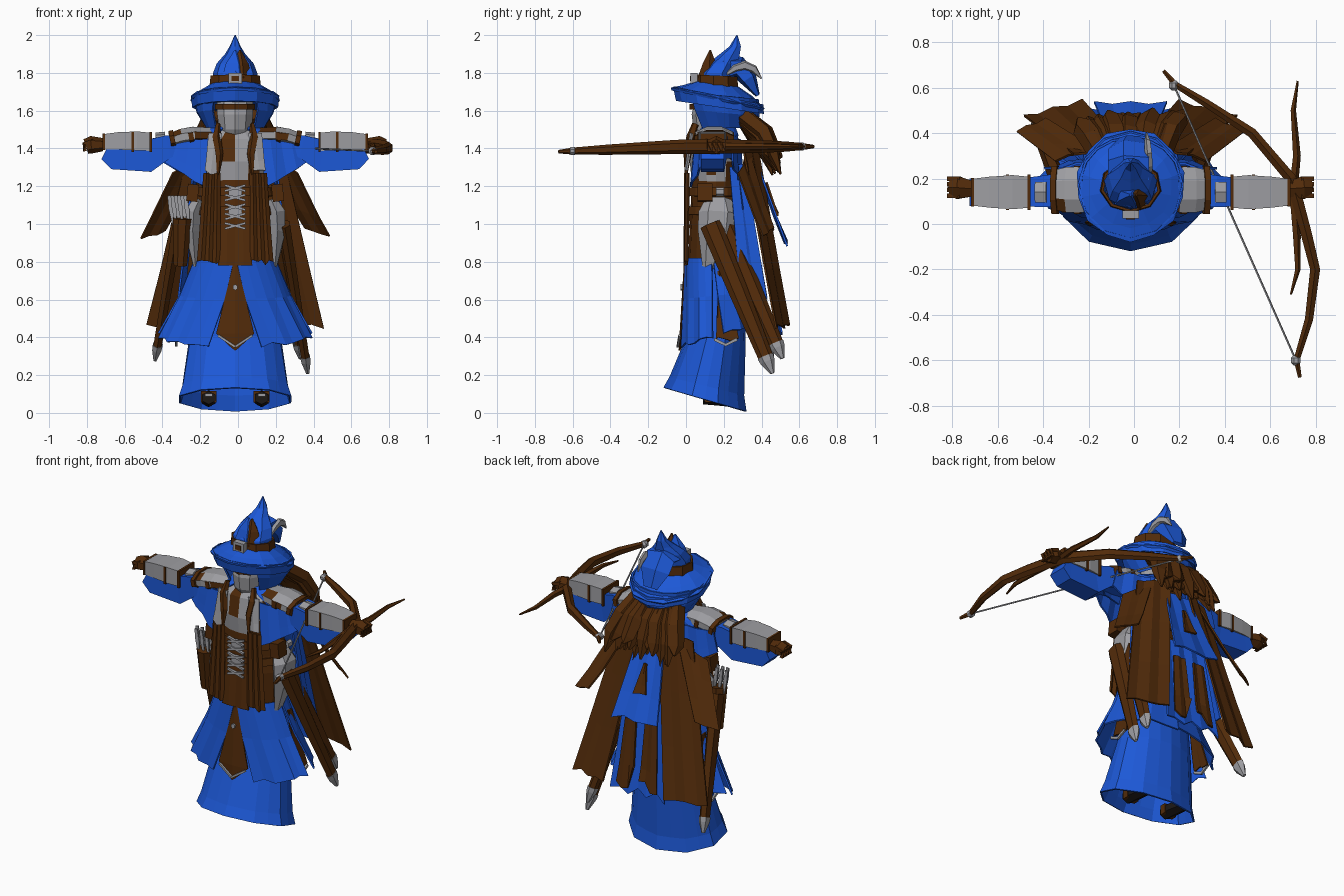
import bpy, bmesh, math, random
from mathutils import Vector

random.seed(4)
CENTRE = -.015
if "Cube" in bpy.data.objects:
    bpy.data.objects.remove(bpy.data.objects["Cube"])

def material(name, colour):
    mat = bpy.data.materials.new(name)
    mat.use_nodes = True
    mat.diffuse_color = (*colour, 1)
    shader = next(n for n in mat.node_tree.nodes if n.type == "BSDF_PRINCIPLED")
    shader.inputs["Base Color"].default_value = (*colour, 1)
    return mat

BLUE = material("robe blue", (.012, .098, .68))
BROWN = material("leather brown", (.084, .024, .003))
GREY = material("cloth grey", (.34, .34, .36))
BLACK = material("shoe black", (.012, .009, .008))

def make(name, verts, faces, mat, side=1, thick=0, patch=None, chance=.15):
    """Create an object; some faces may be given a patch colour."""
    mesh = bpy.data.meshes.new(name)
    mesh.from_pydata([(v[0] * side + CENTRE, v[1], v[2]) for v in verts], [], faces)
    bm = bmesh.new()
    bm.from_mesh(mesh)
    bmesh.ops.recalc_face_normals(bm, faces=bm.faces)
    bm.to_mesh(mesh)
    bm.free()
    mesh.materials.append(mat)
    if patch:
        mesh.materials.append(patch)
        for poly in mesh.polygons:
            poly.material_index = int(random.random() < chance)
    obj = bpy.data.objects.new(name, mesh)
    bpy.context.scene.collection.objects.link(obj)
    if thick:
        solid = obj.modifiers.new("thickness", "SOLIDIFY")
        solid.thickness, solid.offset = thick, 0

def grid(name, rows, mat, closed=False, cap=False, **options):
    n, last = len(rows[0]), len(rows) - 1
    faces = [(r * n + c, r * n + (c + 1) % n, (r + 1) * n + (c + 1) % n, (r + 1) * n + c)
             for r in range(last) for c in range(n if closed else n - 1)]
    if cap:
        faces += [tuple(range(n)), tuple(range(last * n, last * n + n))]
    make(name, [p for row in rows for p in row], faces, mat, **options)

def drape(name, mat, rings, start=None, end=180, steps=16, pleat=0, jag=0, **options):
    """Cloth or body around the vertical axis; rings are z, y, x radius, y radius, tilt."""
    rows = []
    for r, (z, cy, rx, ry, tilt) in enumerate(rings):
        t, row = r / (len(rings) - 1), []
        first = start[0] + (start[1] - start[0]) * t if start else 0
        for i in range(steps + bool(start)):
            a = math.radians(first + ((end if start else 360) - first) * i / steps)
            k = 1 + pleat * t * (-1) ** i
            y = -math.cos(a) * ry * k
            row.append((math.sin(a) * rx * k, cy + y, z + tilt * y + jag * (t == 1) * random.random()))
        rows.append(row)
    grid(name, rows, mat, closed=start is None, **options)

def panel(name, mat, a, b, c, d, cols=4, rows=3, ripple=.01, jag=.03, thick=.01, **options):
    """Hanging cloth between top corners a, b and bottom corners c, d."""
    a, b, c, d = map(Vector, (a, b, c, d))
    points = []
    for r in range(rows + 1):
        row = [a.lerp(b, i / cols).lerp(c.lerp(d, i / cols), r / rows) for i in range(cols + 1)]
        for i, p in enumerate(row):
            p.y += ripple * (-1) ** i
            p.z += jag * (r == rows) * random.random()
        points.append(row)
    grid(name, points, mat, thick=thick, **options)

def sweep(name, mat, path, sizes, n=4, **options):
    """Solid along a path with half sizes (across, up) at each point."""
    path = [Vector(p) for p in path]
    sizes = [sizes] * len(path) if isinstance(sizes, tuple) else sizes
    up = Vector((0, 1, 0)) if abs((path[-1] - path[0]).normalized().z) > .8 else Vector((0, 0, 1))
    turns, k, rows = [math.tau * (j + .5) / n for j in range(n)], 1 / math.cos(math.pi / n), []
    for i, (p, (wide, high)) in enumerate(zip(path, sizes)):
        t = (path[min(i + 1, len(path) - 1)] - path[max(i - 1, 0)]).normalized()
        across = t.cross(up).normalized()
        rows.append([p + across * math.cos(a) * wide * k + across.cross(t) * math.sin(a) * high * k for a in turns])
    grid(name, rows, mat, closed=True, cap=True, **options)

# Long robe, tabard, chest and corset
drape("robe", BLUE, [(.8, .16, .2, .14, 0), (.4, .16, .24, .15, -.05), (.14, .11, .28, .19, -.25), (.07, .1, .3, .21, -.29)],
      steps=20, pleat=.025, thick=.01)
grid("tabard", [[(x * w, y + abs(x) * .008, z + abs(x) * lift) for x in (-1, 0, 1)] for w, y, z, lift in
                ((.012, -.008, .78, 0), (.1, -.03, .42, 0), (.02, -.035, .33, .015))], BROWN, thick=.008)
sweep("tabard_stud", GREY, [(0, -.008, .665), (0, -.03, .665)], (.012, .014), n=6)
drape("chest", GREY, [(1.18, .16, .17, .125, 0), (1.26, .16, .18, .133, 0), (1.33, .16, .19, .14, 0), (1.45, .16, .19, .12, 0),
                      (1.53, .16, .07, .07, 0)], cap=True, patch=BROWN)
drape("corset", BROWN, [(.78, .16, .2, .15, 0), (1, .16, .2, .14, 0), (1.1, .16, .18, .135, 0), (1.24, .16, .175, .13, 0)], cap=True)
for z in (1.07, 1.17):
    drape("belt", BROWN, [(z - .022, .16, .2, .15, 0), (z + .022, .16, .19, .145, 0)], thick=.015)
    sweep("belt_buckle", GREY, [(0, .0, z), (0, .02, z)], (.035, .025))
panel("front_flap", BROWN, (-.08, .015, 1.06), (.08, .015, 1.06), (-.09, -.005, .78), (.09, -.005, .78), ripple=.003, jag=0)
for z in (.99, 1.04, 1.09, 1.14, 1.19):
    for lift in (-.015, .015):
        sweep("chest_lace", GREY, [(-.055, .0, z - lift), (.055, .0, z + lift)], (.008, .006))

for label, s in (("left", 1), ("right", -1)):
    # Skirt panels, shoulder cape, strips and hips
    for start, end in (((1, 20), 82), ((84, 98), 180)):
        drape(label + "_overskirt", BLUE, [(.82, .16, .21, .16, 0), (.62, .165, .29, .175, .1), (.4, .17, .4, .2, .28)],
              start=start, end=end, steps=6, pleat=.025, jag=.02, thick=.01, side=s)
    panel(label + "_side_tabard", BROWN, (.24, .17, .75), (.24, .2, .75), (.3, .15, .38), (.3, .27, .38), jag=.02, side=s)
    sweep(label + "_side_trim", GREY, [(.31, .15, .39), (.312, .21, .36), (.31, .27, .39)], (.006, .008), side=s)
    sweep(label + "_tabard_trim", GREY, [(.09, -.034, .41), (0, -.044, .35)], (.006, .006), side=s)
    drape(label + "_shoulder_cape", BLUE, [(1.52, .17, .09, .09, 0), (1.47, .17, .25, .11, 0), (1.42, .17, .36, .1, 0),
          (1.33, .17, .38, .1, 0)], start=(25, 32), end=160, steps=8, jag=.02, thick=.01, side=s)
    for y, lean in ((.045, .05), (.28, -.04)):
        panel(label + "_cape_flap", BLUE, (.13, y, 1.45), (.35, y + lean, 1.44), (.16, y - lean * .5, 1.19), (.38, y + lean, 1.32),
              ripple=.005, jag=.01, side=s)
    panel(label + "_strips", BROWN, (.08, .0, 1.27), (.165, .01, 1.27), (.08, -.004, .78), (.2, .003, .78), cols=6, ripple=.006, side=s)
    panel(label + "_chest_band", GREY, (.07, .02, 1.48), (.14, .03, 1.48), (.1, .0, 1.26), (.16, .0, 1.26), cols=2, ripple=.004, side=s)
    sweep(label + "_hip_pouch", GREY, [(.19, .17, 1.13), (.22, .17, 1.06), (.225, .16, .95), (.21, .12, .77)],
          [(.03, .06), (.045, .09), (.04, .085), (.01, .03)], n=6, side=s)
    sweep(label + "_belt_pouch", BROWN, [(.22, .1, 1.21), (.23, .1, 1.12)], (.03, .04), side=s)
    sweep(label + "_belt_ring", GREY, [(.24, .16, 1.17), (.24, .2, 1.17)], (.015, .02), n=6, side=s)
    sweep(label + "_shoe", BLACK, [(.14, .09, .08), (.14, .16, .08), (.14, .26, .07)], [(.035, .03), (.04, .035), (.035, .035)], n=6, side=s)
    sweep(label + "_shoe_strap", BROWN, [(.14, .1, .085), (.14, .14, .085)], (.042, .03), side=s)
    sweep(label + "_shoe_clasp", GREY, [(.14, .08, .095), (.14, .1, .095)], (.02, .007), side=s)
    # Arms held straight out
    sweep(label + "_sleeve", BLUE, [(.2, .16, 1.43), (.36, .145, 1.41), (.46, .14, 1.36), (.65, .14, 1.36), (.69, .14, 1.38)],
          [(.08, .04), (.07, .06), (.062, .085), (.06, .07), (.06, .04)], side=s)
    sweep(label + "_shoulder_pad", GREY, [(.13, .16, 1.47), (.22, .15, 1.47), (.28, .15, 1.46), (.34, .15, 1.44)],
          [(.08, .04), (.1, .045), (.1, .045), (.085, .04)], n=8, patch=BROWN, side=s)
    for x, z in ((.22, 1.465), (.32, 1.45)):
        sweep(label + "_pad_trim", BROWN, [(x, .15, z), (x + .025, .15, z - .005)], (.105, .048), n=8, side=s)
    sweep(label + "_elbow_pad", GREY, [(.37, .14, 1.46), (.42, .14, 1.455)], (.045, .025), n=6, side=s)
    sweep(label + "_bracer", GREY, [(.45, .14, 1.435), (.52, .14, 1.44), (.62, .14, 1.44), (.7, .14, 1.435)],
          [(.068, .048), (.075, .05), (.068, .046), (.058, .04)], side=s)
    for x, w in ((.44, .078), (.535, .078), (.69, .063)):
        sweep(label + "_bracer_strap", BROWN, [(x, .14, 1.435), (x + .013, .14, 1.435)], (w, w * .68), side=s)
    sweep(label + "_hand", BROWN, [(.7, .155, 1.42), (.76, .16, 1.42), (.79, .16, 1.41)], [(.035, .03), (.05, .04), (.035, .035)], n=6, side=s)
    for y in (.125, .15, .175, .2):
        sweep(label + "_finger", BROWN, [(.75, y, 1.44), (.8, y, 1.425), (.795, y, 1.385)], (.01, .01), side=s)
    # Hood, braid, cloak half and torn patch
    drape(label + "_hood", BLUE, [(1.68, .19, .22, .19, -.1), (1.59, .2, .2, .185, -.1), (1.51, .2, .15, .15, 0)],
          start=(30, 42), steps=7, thick=.01, side=s)
    sweep(label + "_front_braid", BROWN, [(.09, .05, 1.53), (.1, .025, 1.46), (.085, .008, 1.37), (.09, .0, 1.26)],
          [(.01, .015), (.02, .02), (.018, .018), (.006, .006)], n=5, side=s)
    panel(label + "_long_cloak", BROWN, (.06, .37, 1.42), (.25, .3, 1.38), (.21, .54, .45), (.47, .47, .44), ripple=.007, side=s)
    panel(label + "_short_cloak", BROWN, (.16, .33, 1.38), (.33, .28, 1.27), (.37, .46, .95), (.5, .41, .92), cols=3, ripple=.005, side=s)
    panel(label + "_cloak_lining", BLUE, (.2, .3, 1.32), (.22, .24, 1.3), (.27, .42, .6), (.3, .3, .6), cols=3, side=s)
    panel(label + "_back_patch", BROWN, (.03, .468, .87), (.11, .468, .87), (.02, .517, .46), (.14, .517, .44), cols=3, ripple=.004, jag=.13, side=s)

# Back cloth, face and hair
panel("back_cloth_upper", BLUE, (-.09, .36, 1.35), (.09, .36, 1.35), (-.16, .53, .88), (.16, .53, .88), ripple=.006)
panel("back_cloth_lower", BLUE, (-.14, .42, 1), (.14, .42, 1), (-.19, .5, .41), (.19, .5, .41), cols=6, ripple=.006, jag=.06)
panel("back_cloth_patch", BROWN, (-.01, .425, 1.22), (.01, .425, 1.22), (-.045, .484, 1.04), (.045, .484, 1.04), cols=2, ripple=.003)
drape("face_mask", GREY, [(1.66, .16, .1, .11, 0), (1.58, .15, .1, .12, 0), (1.5, .15, .09, .11, 0), (1.43, .16, .06, .08, 0)], steps=10, cap=True)
drape("eye_band", BROWN, [(1.635, .15, .107, .127, 0), (1.605, .15, .107, .127, 0)], steps=10, thick=.008)
for i in range(22):
    u, out, fall = i / 10.5 - 1, random.uniform(-.03, .05), random.uniform(1.23, 1.36)
    sweep("hair_lock", BROWN, [(u * .13, .3, 1.57), (u * .17, .37 + out, 1.48), (u * .21, .42 + out, 1.38), (u * .23, .46 + out, fall)],
          [(.04, .04), (.045, .04), (.04, .03), (.006, .004)], n=5)

# Pointed hat with band, buckle and feather
drape("hat_brim", BLUE, [(1.74, .16, .115, .1, -.1), (1.7, .165, .18, .18, -.15), (1.66, .17, .235, .245, -.22)], steps=14, pleat=.015, thick=.015)
drape("hat_under_brim", BLUE, [(1.68, .17, .23, .235, -.2), (1.62, .18, .225, .23, -.15), (1.65, .17, .12, .12, 0)], steps=12, thick=.008)
drape("hat_crown", BLUE, [(1.72, .16, .12, .1, 0), (1.8, .17, .12, .1, 0), (1.85, .2, .1, .085, 0), (1.9, .235, .055, .055, 0),
                          (1.94, .262, .03, .032, 0), (2, .27, .003, .003, 0)], steps=7, cap=True)
for mat, x, w in ((BLUE, 0, .07), (BROWN, .025, .052)):
    sweep("hat_front_fold", mat, [(x, .12, 1.77), (x, .125, 1.85), (x, .128, 1.92)], [(w, .05), (w * .7, .03), (.004, .004)], n=5)
sweep("hat_back_fold", BLUE, [(0, .2, 1.82), (0, .28, 1.83), (.0, .33, 1.77), (0, .38, 1.68)], [(.08, .06), (.08, .05), (.08, .04), (.04, .01)], n=5)
drape("hat_band", BROWN, [(1.785, .165, .126, .107, -.05), (1.73, .165, .132, .112, -.05)], steps=9, thick=.012)
sweep("hat_buckle", GREY, [(0, .025, 1.77), (0, .06, 1.77)], (.036, .03))
sweep("hat_buckle_centre", BROWN, [(0, .02, 1.77), (0, .03, 1.77)], (.02, .014))
sweep("feather", GREY, [(.085, .21, 1.79), (.085, .26, 1.825), (.08, .31, 1.84), (.075, .36, 1.82), (.07, .4, 1.77)],
      [(.008, .006), (.012, .016), (.014, .022), (.012, .018), (.003, .003)], n=5)

# Scabbards on both hips, quiver and arrows on the right
for label, s, x, y, reach, low in (("left", 1, .26, .13, .42, .3), ("left_rear", 1, .22, .2, .475, .37), ("right", -1, .3, .14, .42, .36)):
    top, end = Vector((x, y, 1)), Vector((x + .11, reach, low))
    sweep(label + "_scabbard", BROWN, [top, top.lerp(end, .5), end], [(.03, .05), (.025, .045), (.022, .035)], n=6, side=s)
    sweep(label + "_tip", GREY, [end, top.lerp(end, 1.04), top.lerp(end, 1.13)], [(.026, .038), (.024, .034), (.008, .01)], n=6, side=s)
sweep("quiver", BROWN, [(.28, .1, 1.03), (.29, .13, .78)], [(.05, .05), (.035, .035)], n=8, side=-1)
for i in range(6):
    x, y = .245 + i * .017, .08 + .035 * (i % 2)
    sweep("arrow", GREY, [(x, y, 1), (x + .01, y, 1.08), (x + .02, y, 1.15)], [(.004, .004), (.012, .005), (.009, .004)], side=-1)

# Bow held level in the left hand
def level(points):
    return [(x - CENTRE, y, 1.41 + .04 * min(y, 0)) for x, y in points]

limbs = level([(.13, .675), (.18, .615), (.32, .53), (.52, .4), (.69, .2), (.72, .1), (.76, -.05), (.797, -.2), (.77, -.42), (.715, -.6), (.73, -.675)])
sweep("bow", BROWN, limbs, [(.008 + .017 * w, .008 + .026 * w) for w in (math.sin(math.pi * i / 10) for i in range(11))], n=6)
guard = level([(.72, .63), (.7, .5), (.715, .3), (.7, .15), (.715, -.05), (.72, -.2), (.69, -.31)])
sweep("bow_guard", BROWN, guard, [(.004 + w, .004 + w) for w in (.013 * math.sin(math.pi * i / 6) for i in range(7))], n=5)
ends = level([(.175, .61), (.712, -.6)])
sweep("bowstring", GREY, ends, (.004, .004), n=5)
for x, y, z in ends:
    sweep("bow_knot", GREY, [(x, y + d, z) for d in (-.022, -.011, .011, .022)], [(.01, .01), (.021, .021), (.021, .021), (.01, .01)], n=8)
